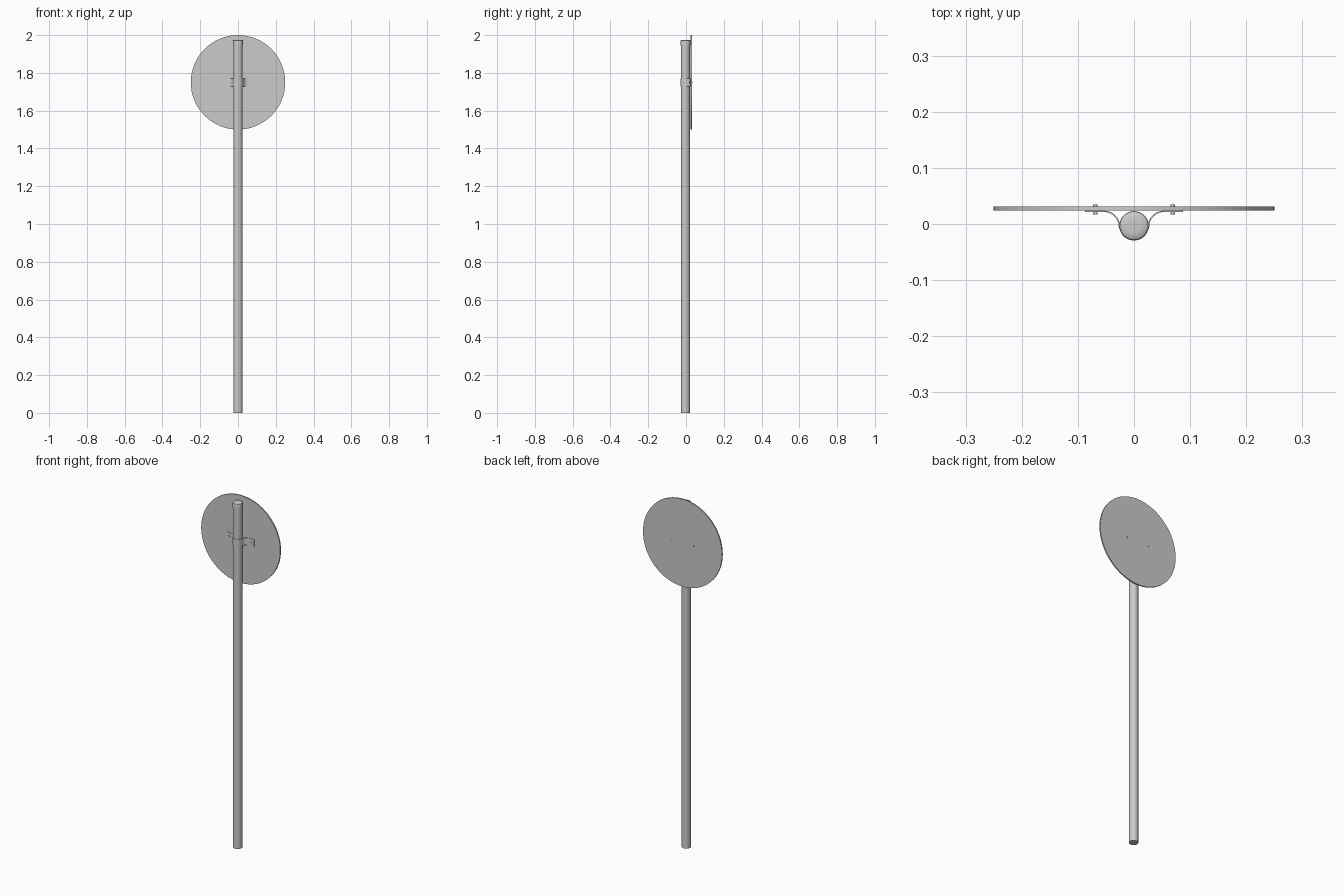
import bpy, bmesh, math
from mathutils import Vector

if "Cube" in bpy.data.objects:
    bpy.data.objects.remove(bpy.data.objects["Cube"])

POLE_Y = -0.003
SIGN_Z = 1.75


def finish(name, bm, angle=35):
    bmesh.ops.recalc_face_normals(bm, faces=bm.faces)
    me = bpy.data.meshes.new(name)
    bm.to_mesh(me)
    bm.free()
    ob = bpy.data.objects.new(name, me)
    bpy.context.collection.objects.link(ob)
    bpy.ops.object.select_all(action='DESELECT')
    ob.select_set(True)
    bpy.context.view_layer.objects.active = ob
    bpy.ops.object.shade_smooth_by_angle(angle=math.radians(angle))
    return ob


def lathe(name, profile, loc, sides, along_y=False):
    """Closed solid from (radius, height) rings, around z or y."""
    bm = bmesh.new()
    rings = []
    for r, h in profile:
        ring = []
        for i in range(sides):
            a = 2 * math.pi * i / sides
            c, s = r * math.cos(a), r * math.sin(a)
            p = Vector((c, h, s)) if along_y else Vector((c, s, h))
            ring.append(bm.verts.new(p + Vector(loc)))
        rings.append(ring)
    for a, b in zip(rings, rings[1:]):
        for i in range(sides):
            j = (i + 1) % sides
            bm.faces.new((a[i], a[j], b[j], b[i]))
    bm.faces.new(rings[0])
    bm.faces.new(rings[-1])
    return finish(name, bm)


# Round post and its slightly wider cap with a softened top
lathe("post", [(0.024, 0), (0.024, 1.96)], (0, POLE_Y, 0), 32)
lathe("post_cap", [(0.0245, 1.945), (0.026, 1.945), (0.026, 1.968),
                   (0.0252, 1.9715), (0.022, 1.974), (0.012, 1.975)],
      (0, POLE_Y, 0), 32)

# Round sign plate
lathe("sign_plate", [(0.25, 0.0245), (0.25, 0.0315)], (0, 0, SIGN_Z), 64, True)

# Clamp strap: flat ears, flared bends, wrap around the post front
half = [Vector((0.087, 0.0225))]
for i in range(11):
    a = math.radians(90 + 9 * i)
    half.append(Vector((0.0535 + 0.0275 * math.cos(a), -0.005 + 0.0275 * math.sin(a))))
for i in range(1, 11):
    a = math.radians(-5 - 8.5 * i)
    half.append(Vector((0.0252 * math.cos(a), POLE_Y + 0.0252 * math.sin(a))))
path = half + [Vector((-p.x, p.y)) for p in half[-2::-1]]

T, H = 0.0012, 0.021
bm = bmesh.new()
sections = []
for i, p in enumerate(path):
    t = (path[min(i + 1, len(path) - 1)] - path[max(i - 1, 0)]).normalized()
    if i in (0, 1, len(path) - 2, len(path) - 1):
        t = Vector((-1, 0))
    n = Vector((-t.y, t.x)) * T
    sections.append([bm.verts.new((p.x + s * n.x, p.y + s * n.y, SIGN_Z + z))
                     for s, z in ((-1, -H), (1, -H), (1, H), (-1, H))])
for a, b in zip(sections, sections[1:]):
    for i in range(4):
        j = (i + 1) % 4
        bm.faces.new((a[i], a[j], b[j], b[i]))
bm.faces.new(sections[0])
bm.faces.new(sections[-1])
finish("clamp_strap", bm)

# Bolts through the ears and the plate: head, shank, nut
for side, x in (("left", -0.069), ("right", 0.069)):
    lathe("bolt_" + side, [(0.004, 0.017), (0.004, 0.0205), (0.0025, 0.0205),
                           (0.0025, 0.0315), (0.004, 0.0315), (0.004, 0.0345)],
          (x, 0, SIGN_Z), 12, True)
